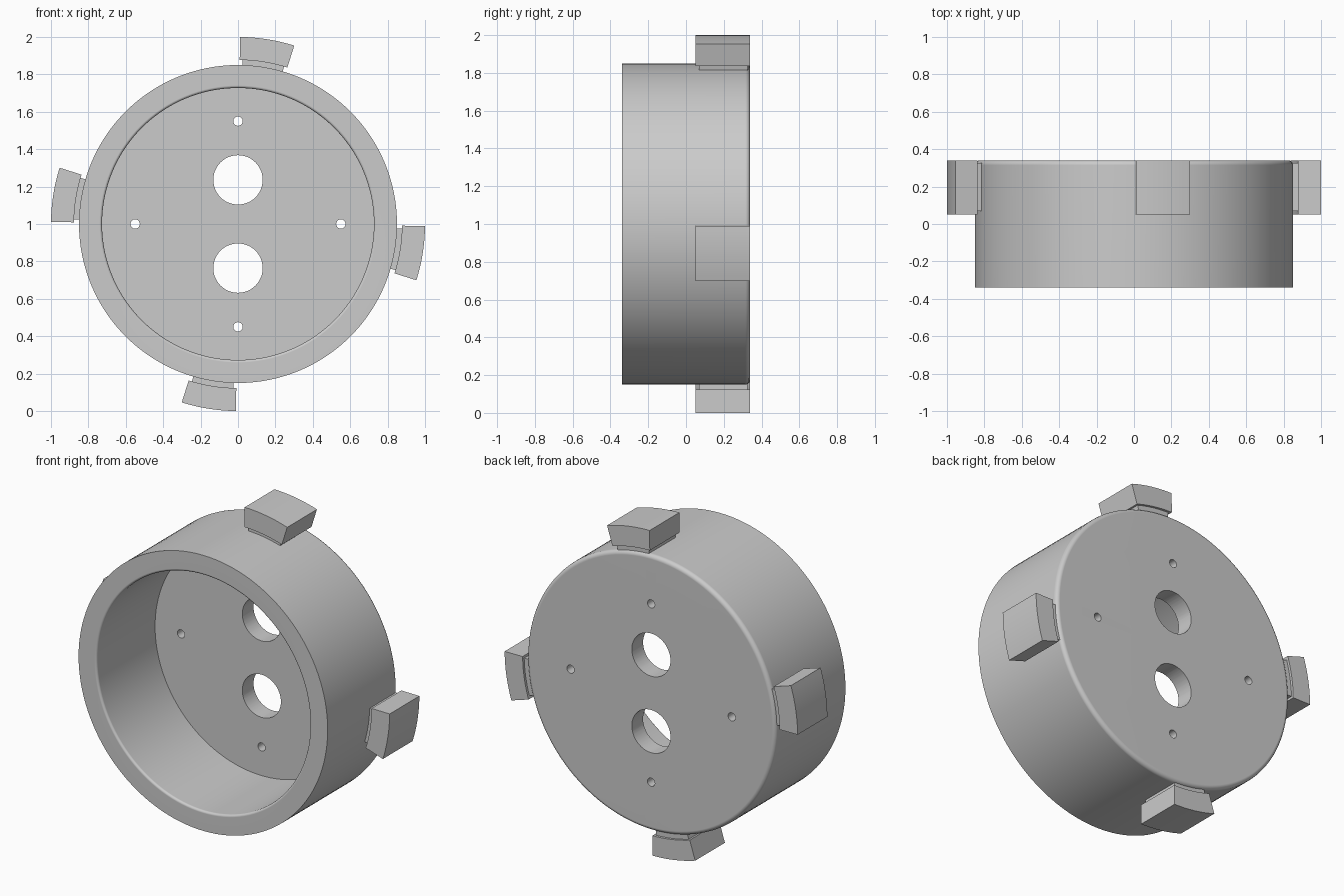
import bpy, bmesh
from math import sin, cos, pi, radians
from mathutils import Matrix, Vector

cube = bpy.data.objects.get("Cube")
if cube:
    bpy.data.objects.remove(cube, do_unlink=True)

CENTRE = Vector((0, 0, 1))
FRONT, FLOOR, BACK = -0.34, 0.23, 0.34

grey = bpy.data.materials.new("light_grey")
grey.use_nodes = True
grey.diffuse_color = (0.6, 0.6, 0.6, 1)
grey.node_tree.nodes["Principled BSDF"].inputs["Base Color"].default_value = (0.6, 0.6, 0.6, 1)


def make_object(name, bm):
    bmesh.ops.recalc_face_normals(bm, faces=bm.faces)
    mesh = bpy.data.meshes.new(name)
    bm.to_mesh(mesh)
    bm.free()
    mesh.materials.append(grey)
    obj = bpy.data.objects.new(name, mesh)
    obj.location = CENTRE
    bpy.context.collection.objects.link(obj)
    return obj


def smooth(obj):
    obj.data.shade_smooth()
    obj.data.set_sharp_from_angle(angle=radians(32))
    mod = obj.modifiers.new("clean_shading", "WEIGHTED_NORMAL")
    mod.keep_sharp = True


def fillet(r, y, radius, start, steps=4):
    """Quarter-circle points in the (r, y) profile plane."""
    return [(r + radius * cos(start + pi / 2 * i / steps),
             y + radius * sin(start + pi / 2 * i / steps)) for i in range(steps + 1)]


def lathe(name, profile, steps=128):
    bm = bmesh.new()
    verts = [bm.verts.new((r, y, 0)) for r, y in profile]
    edges = [bm.edges.new(pair) for pair in zip(verts, verts[1:])]
    bmesh.ops.spin(bm, geom=verts + edges, cent=(0, 0, 0), axis=(0, 1, 0),
                   angle=2 * pi, steps=steps)
    bmesh.ops.remove_doubles(bm, verts=bm.verts, dist=0.0001)
    return make_object(name, bm)


def arc_block(name, r0, r1, a0, a1, y0, y1, steps=10):
    """Curved block; angles in degrees, clockwise from the top."""
    bm = bmesh.new()
    angles = [radians(a0 + (a1 - a0) * i / steps) for i in range(steps + 1)]
    outline = [(r1, a) for a in angles] + [(r0, a) for a in reversed(angles)]
    face = bm.faces.new([bm.verts.new((r * sin(a), y0, r * cos(a))) for r, a in outline])
    ext = bmesh.ops.extrude_face_region(bm, geom=[face])
    moved = [v for v in ext["geom"] if isinstance(v, bmesh.types.BMVert)]
    bmesh.ops.translate(bm, verts=moved, vec=(0, y1 - y0, 0))
    obj = make_object(name, bm)
    smooth(obj)
    return obj


# Cup body: floor at the back, open to the front, rounded rims
rim, edge = 0.014, 0.025
profile = [(0, FLOOR), (0.727, FLOOR)]
profile += fillet(0.727 + rim, FRONT + rim, rim, pi)
profile += [(0.85, FRONT)]
profile += fillet(0.85 - edge, BACK - edge, edge, 0)
profile += [(0, BACK)]
body = lathe("cup_body", profile)

# Holes through the floor: two large ones and four screw holes
holes = [(0, 0.236, 0.132), (0, -0.236, 0.132)]
holes += [(0.55 * sin(k * pi / 2), 0.55 * cos(k * pi / 2), 0.025) for k in range(4)]
bm = bmesh.new()
for x, z, radius in holes:
    place = Matrix.Translation((x, 0.28, z)) @ Matrix.Rotation(pi / 2, 4, "X")
    bmesh.ops.create_cone(bm, cap_ends=True, segments=48, radius1=radius,
                          radius2=radius, depth=0.4, matrix=place)
cutter = make_object("hole_cutter", bm)
cutter.hide_render = True
cut = body.modifiers.new("holes", "BOOLEAN")
cut.operation, cut.solver, cut.object = "DIFFERENCE", "EXACT", cutter
graph = bpy.context.evaluated_depsgraph_get()
body.data = bpy.data.meshes.new_from_object(body.evaluated_get(graph))
body.modifiers.clear()
bpy.data.objects.remove(cutter, do_unlink=True)
smooth(body)

# Four locking lugs, each on a slightly smaller neck
for k, side in enumerate(("top", "left", "bottom", "right")):
    turn = 90 * k
    arc_block(side + "_lug", 0.877, 1.0, turn + 0.6, turn + 17.5, 0.05, BACK)
    arc_block(side + "_lug_neck", 0.82, 0.885, turn + 1.6, turn + 16.3, 0.07, 0.325)
